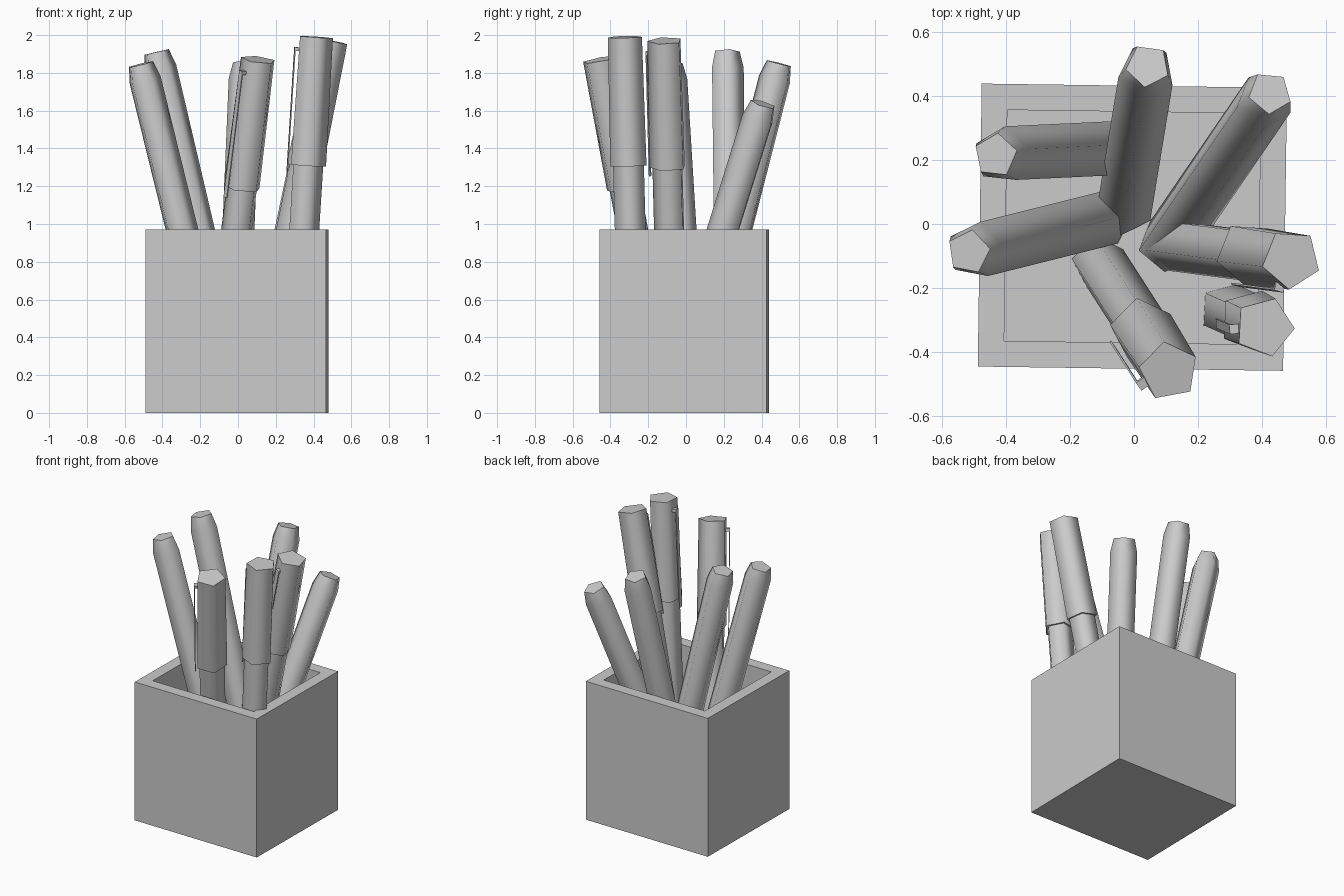
import bpy, bmesh
from math import cos, sin, pi, radians
from mathutils import Vector, Matrix

cube = bpy.data.objects.get("Cube")
if cube:
    bpy.data.objects.remove(cube, do_unlink=True)

grey = bpy.data.materials.new("plain grey")
grey.use_nodes = True
grey.diffuse_color = (0.6, 0.6, 0.6, 1)
grey.node_tree.nodes["Principled BSDF"].inputs["Base Color"].default_value = (0.6, 0.6, 0.6, 1)


def finish(name, bm):
    bmesh.ops.recalc_face_normals(bm, faces=bm.faces)
    mesh = bpy.data.meshes.new(name)
    bm.to_mesh(mesh)
    bm.free()
    mesh.materials.append(grey)
    ob = bpy.data.objects.new(name, mesh)
    bpy.context.collection.objects.link(ob)
    return ob


def frame(bottom, top):
    """Matrix placing local z along the line from bottom to top."""
    axis = Vector(top) - Vector(bottom)
    turn = Vector((0, 0, 1)).rotation_difference(axis).to_matrix().to_4x4()
    return Matrix.Translation(bottom) @ turn, axis.length


def stick(name, bottom, top, angle, profile):
    """Five-sided stick; profile lists (distance, radius, smooth band above)."""
    place, _ = frame(bottom, top)
    bm = bmesh.new()
    rings = []
    for dist, radius, _ in profile:
        ring = []
        for k in range(5):
            a = radians(angle) + k * 2 * pi / 5
            ring.append(bm.verts.new(place @ Vector((radius * cos(a), radius * sin(a), dist))))
        rings.append(ring)
    bm.faces.new(rings[0])
    bm.faces.new(rings[-1])
    for i in range(len(rings) - 1):
        for k in range(5):
            j = (k + 1) % 5
            f = bm.faces.new((rings[i][k], rings[i][j], rings[i + 1][j], rings[i + 1][k]))
            f.smooth = profile[i][2]
    return finish(name, bm)


def add_box(bm, place, lo, hi):
    lo, hi = Vector(lo), Vector(hi)
    size = Matrix.Diagonal((*(hi - lo), 1))
    bmesh.ops.create_cube(bm, size=1, matrix=place @ Matrix.Translation((lo + hi) / 2) @ size)


# Square holder with a deep well
HEIGHT, FLOOR = 0.97, 0.11
bm = bmesh.new()
bmesh.ops.create_cube(bm, size=1, matrix=Matrix.Translation((0, 0, HEIGHT / 2))
                      @ Matrix.Diagonal((0.955, 0.885, HEIGHT, 1)))
rim = max(bm.faces, key=lambda f: f.calc_center_median().z)
bmesh.ops.inset_region(bm, faces=[rim], thickness=0.115)
well = bmesh.ops.extrude_face_region(bm, geom=[rim])
floor_verts = [g for g in well["geom"] if isinstance(g, bmesh.types.BMVert)]
bmesh.ops.delete(bm, geom=[rim], context='FACES_ONLY')
bmesh.ops.translate(bm, verts=floor_verts, vec=(0, 0, FLOOR - HEIGHT))
holder = finish("holder", bm)
holder.location = (-0.005, -0.01, 0)
holder.rotation_euler.z = radians(-0.8)

# Plain pencils with tapered ends: bottom, top, facet angle
pencils = {
    "left_pencil": ((-0.09, 0.02, FLOOR), (-0.517, -0.087, 1.845), 8),
    "back_left_pencil": ((-0.01, 0.235, FLOOR), (-0.433, 0.215, 1.91), 12),
    "back_pencil": ((-0.03, 0.05, FLOOR), (0.043, 0.495, 1.85), 46),
    "back_right_pencil": ((0.1, -0.065, FLOOR), (0.425, 0.41, 1.635), 50),
}
for name, (bottom, top, angle) in pencils.items():
    length = frame(bottom, top)[1]
    stick(name, bottom, top, angle,
          [(0, 0.09, True), (length - 0.09, 0.09, True), (length, 0.07, True)])

# Capped markers with a clip: bottom, top, facet angle, cap height, clip angle
markers = {
    "front_marker": ((-0.11, -0.12, FLOOR), (0.109, -0.46, 1.87), 28, 1.19, 215),
    "right_marker": ((0.11, -0.06, FLOOR), (0.492, -0.11, 1.97), 50, 1.30, 255),
    "front_right_marker": ((0.29, -0.27, FLOOR), (0.408, -0.322, 1.99), 69, 1.31, 185),
}
for name, (bottom, top, angle, cap_z, clip_angle) in markers.items():
    place, length = frame(bottom, top)
    cap = length * (cap_z - FLOOR) / (top[2] - FLOOR)
    stick(name, bottom, top, angle,
          [(0, 0.086, True), (cap, 0.086, False), (cap, 0.101, True), (length, 0.095, True)])
    bm = bmesh.new()
    clip = place @ Matrix.Rotation(radians(clip_angle), 4, 'Z')
    add_box(bm, clip, (0.1, -0.015, cap - 0.05), (0.106, 0.015, length - 0.06))
    add_box(bm, clip, (0.06, -0.015, length - 0.08), (0.1, 0.015, length - 0.06))
    finish(name + "_clip", bm)
